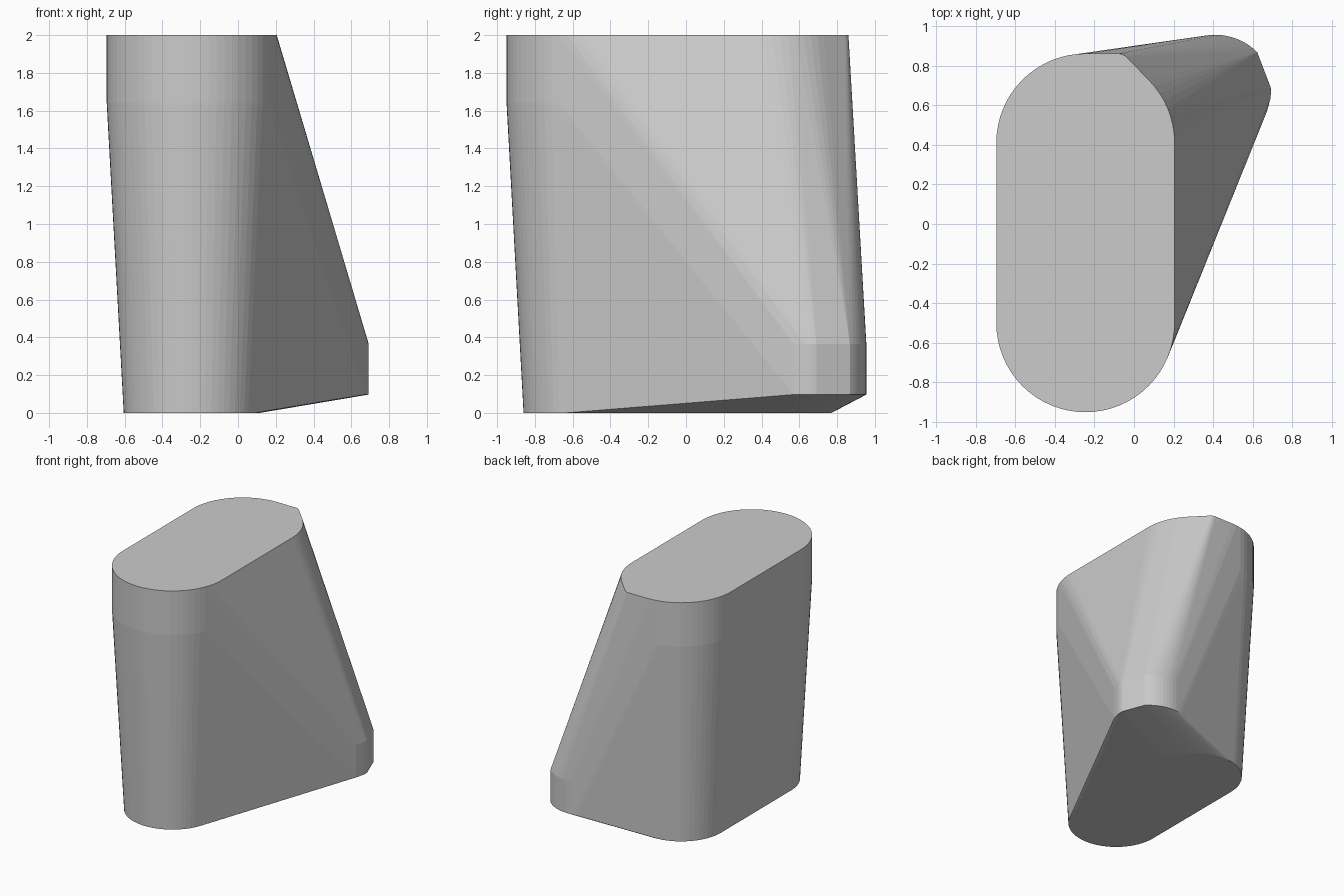
import bpy, bmesh
from math import sin, cos, radians, pi

if "Cube" in bpy.data.objects:
    bpy.data.objects.remove(bpy.data.objects["Cube"])


def arc(cx, cy, r, a0, a1, n):
    """Points on an arc, angles in degrees."""
    return [(cx + r * cos(radians(a0 + (a1 - a0) * i / n)),
             cy + r * sin(radians(a0 + (a1 - a0) * i / n))) for i in range(n + 1)]


def stadium(r, n=32):
    """Rounded slot outline around a fixed centre line."""
    return arc(-0.245, 0.41, r, 0, 180, n) + arc(-0.245, -0.5, r, 180, 360, n)


# Outlines: wide slot on top, narrow slot at the base, rounded nose at the back right
top = stadium(0.45)
base = stadium(0.36)
corner = arc(-0.08, 0.80, 0.06, 90, 45, 4)
nose = (arc(0.41, 0.655, 0.3, 110, 45, 12)
        + [(0.69, 0.69), (0.692, 0.665), (0.688, 0.63), (0.672, 0.57)])

levels = [(top, 2.0), (top, 1.64), (corner, 2.0), (base, 0.0),
          (nose, 0.365), (nose, 0.097)]

# Body: one convex skin stretched over all the outlines
bm = bmesh.new()
for outline, z in levels:
    for x, y in outline:
        bm.verts.new((x, y, z))
bmesh.ops.remove_doubles(bm, verts=bm.verts[:], dist=1e-5)
bmesh.ops.convex_hull(bm, input=bm.verts[:], use_existing_faces=False)
bmesh.ops.delete(bm, geom=[v for v in bm.verts if not v.link_faces], context='VERTS')
bmesh.ops.dissolve_limit(bm, angle_limit=radians(0.3), verts=bm.verts[:], edges=bm.edges[:])
bmesh.ops.recalc_face_normals(bm, faces=bm.faces[:])

mesh = bpy.data.meshes.new("tapered_body")
bm.to_mesh(mesh)
bm.free()
body = bpy.data.objects.new("tapered_body", mesh)
bpy.context.collection.objects.link(body)
